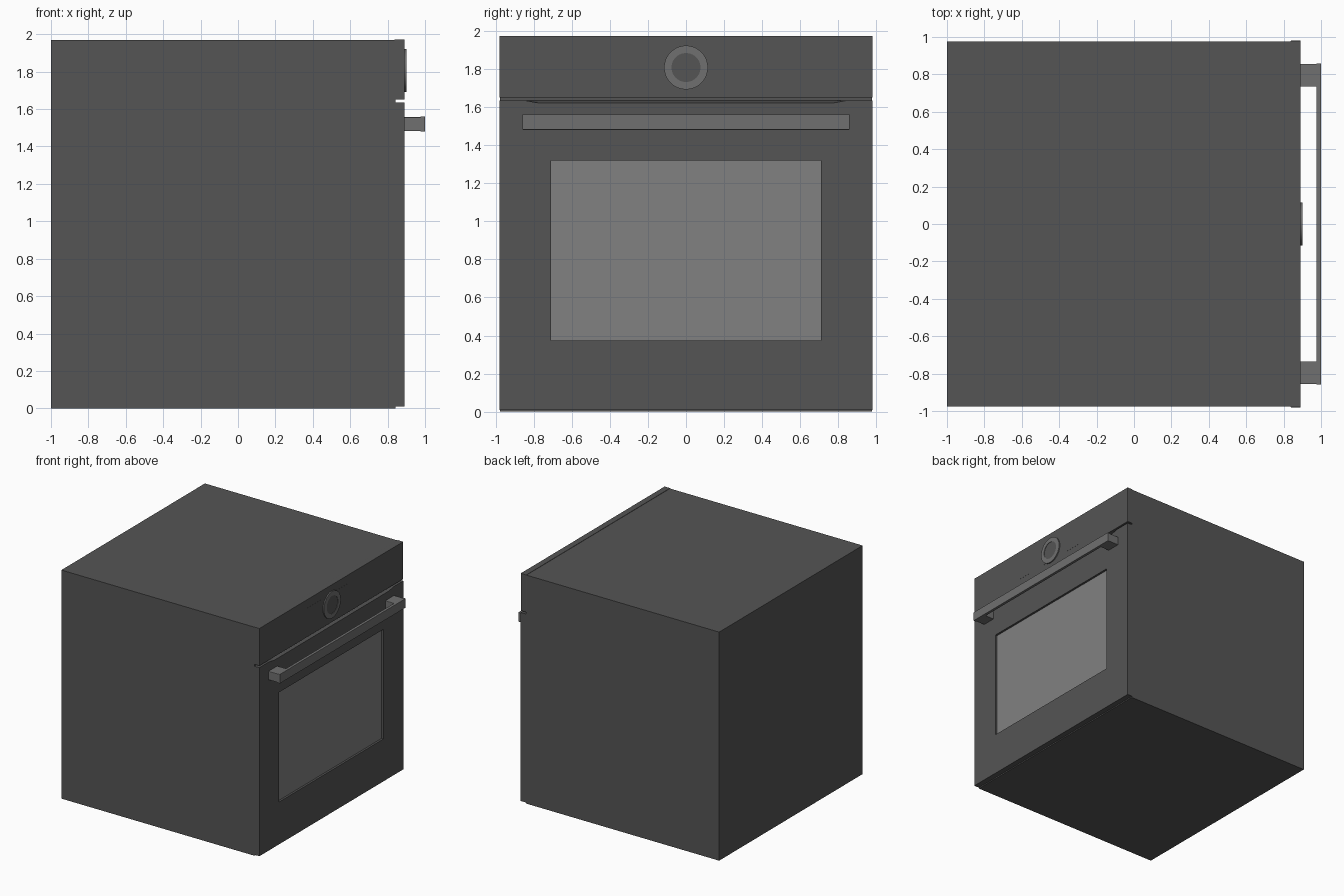
import bpy, bmesh, math

if "Cube" in bpy.data.objects:
    bpy.data.objects.remove(bpy.data.objects["Cube"])


def material(name, v):
    m = bpy.data.materials.new(name)
    m.diffuse_color = (v, v, v, 1)
    m.use_nodes = True
    m.node_tree.nodes["Principled BSDF"].inputs["Base Color"].default_value = m.diffuse_color
    return m


DARK = material("dark_enamel", 0.09)
STEEL = material("steel", 0.16)
GLASS = material("window_glass", 0.22)


def finish(name, bm, mat, bevel=0):
    bmesh.ops.recalc_face_normals(bm, faces=bm.faces[:])
    me = bpy.data.meshes.new(name)
    bm.to_mesh(me)
    bm.free()
    ob = bpy.data.objects.new(name, me)
    bpy.context.collection.objects.link(ob)
    me.materials.append(mat)
    if bevel:
        b = ob.modifiers.new("bevel", "BEVEL")
        b.width, b.segments = bevel, 2
    return ob


def box(name, x, y, z, mat, bevel=0):
    bm = bmesh.new()
    bmesh.ops.create_cube(bm, size=1)
    for v in bm.verts:
        for i, (lo, hi) in enumerate((x, y, z)):
            v.co[i] = lo if v.co[i] < 0 else hi
    return finish(name, bm, mat, bevel)


def plate(name, loops, x0, x1, mat, edit=None):
    """Fill (y, z) loops, holes included, and extrude along x."""
    bm = bmesh.new()
    for loop in loops:
        vs = [bm.verts.new((x1, y, z)) for y, z in loop]
        for a, b in zip(vs, vs[1:] + vs[:1]):
            bm.edges.new((a, b))
    bmesh.ops.triangle_fill(bm, edges=bm.edges[:], use_beauty=True, normal=(1, 0, 0))
    ext = bmesh.ops.extrude_face_region(bm, geom=bm.faces[:], use_keep_orig=True)
    for v in ext["geom"]:
        if isinstance(v, bmesh.types.BMVert):
            v.co.x = x0
            if edit:
                edit(v)
    return finish(name, bm, mat)


def circle(r, z, n=64):
    return [(r * math.cos(2 * math.pi * i / n), z + r * math.sin(2 * math.pi * i / n))
            for i in range(n)]


# Cabinet and control panel
box("oven_body", (-1, 0.842), (-0.977, 0.977), (0, 1.97), DARK)
box("control_panel", (0.837, 0.89), (-0.98, 0.98), (1.65, 1.973), DARK, 0.002)
box("display", (0.88, 0.8905), (-0.43, 0.43), (1.71, 1.90), DARK)

# Door frame with a window opening and a sloped vent dip along its top edge
outline = [(-0.98, 0.01), (0.98, 0.01), (0.98, 1.635), (0.85, 1.635), (0.78, 1.622),
           (-0.78, 1.622), (-0.85, 1.635), (-0.98, 1.635)]
window = [(-0.71, 0.375), (0.71, 0.375), (0.71, 1.32), (-0.71, 1.32)]


def level_back(v):
    if v.co.z > 1.6:
        v.co.z = 1.635


plate("door_frame", [outline, window], 0.841, 0.89, DARK, level_back)
box("door_glass", (0.845, 0.872), (-0.71, 0.71), (0.375, 1.32), GLASS)

# Handle: bar on two standoffs
box("handle_bar", (0.975, 1.0), (-0.858, 0.858), (1.48, 1.56), STEEL, 0.003)
for side, name in ((1, "handle_post_right"), (-1, "handle_post_left")):
    ys = sorted((side * 0.735, side * 0.856))
    box(name, (0.885, 0.98), ys, (1.483, 1.557), STEEL, 0.003)

# Control knob: steel ring around a dark disc
ring = plate("knob_ring", [circle(0.115, 1.807), circle(0.076, 1.807)], 0.885, 0.90, STEEL)
disc = plate("knob_disc", [circle(0.076, 1.807)], 0.885, 0.897, DARK)
for ob in (ring, disc):
    bpy.ops.object.select_all(action="DESELECT")
    ob.select_set(True)
    bpy.context.view_layer.objects.active = ob
    bpy.ops.object.shade_smooth_by_angle()
